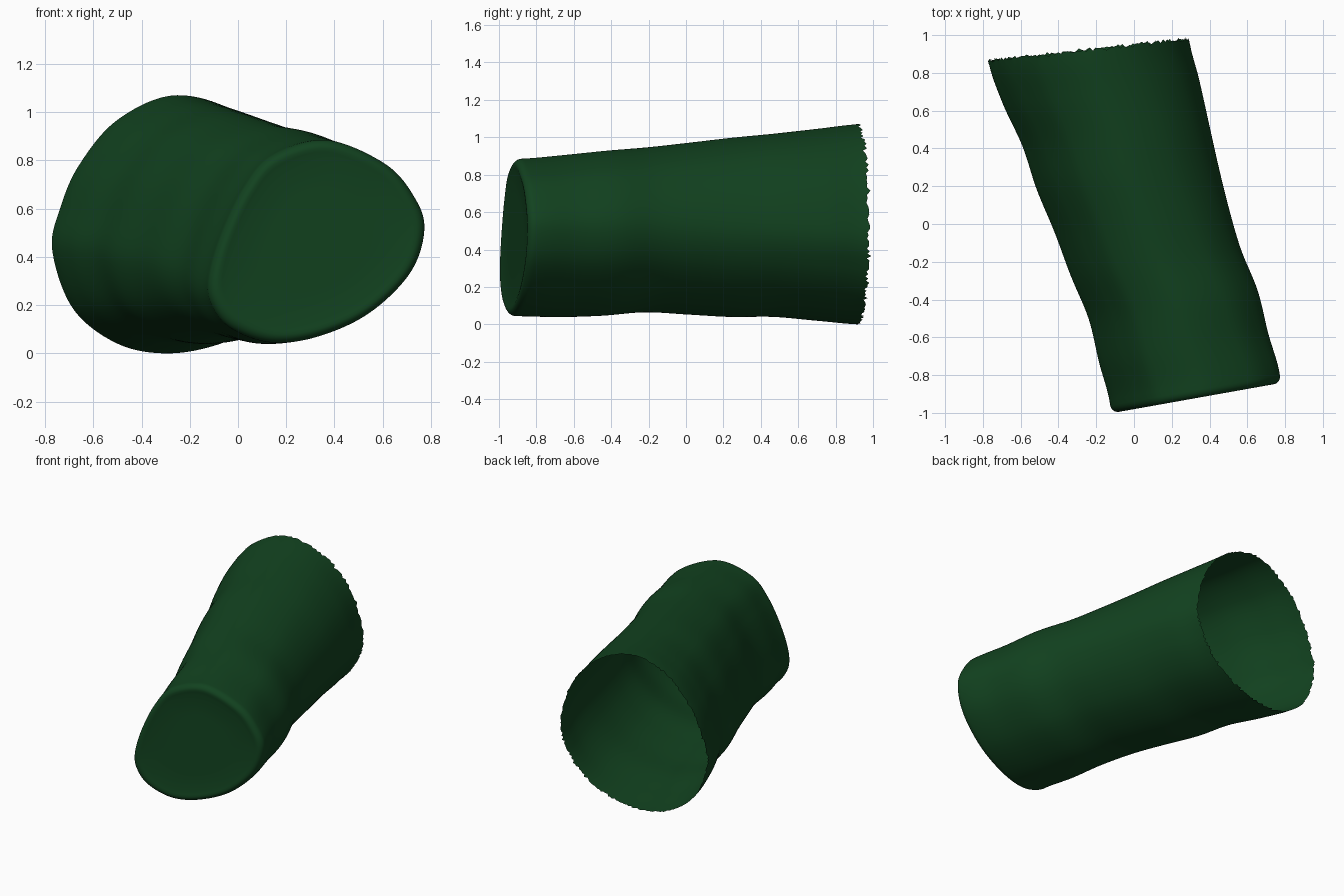
import bpy, bmesh, math, random
from mathutils import Vector

if "Cube" in bpy.data.objects:
    bpy.data.objects.remove(bpy.data.objects["Cube"])

random.seed(4)
SEG, RINGS = 208, 64

# Outlines of both ends, scaled to a -1..1 box (left, top, right, bottom)
FRONT = [(-1, -.4), (-.9, .02), (-.68, .52), (-.41, .85), (.09, 1), (.63, .77), (.9, .45),
         (1, .12), (.87, -.31), (.49, -.71), (.02, -.94), (-.41, -1), (-.77, -.87), (-.95, -.66)]
BACK = [(-1, -.2), (-.94, .12), (-.79, .46), (-.49, .81), (-.04, 1), (.45, .86), (.83, .47),
        (1, -.08), (.9, -.45), (.65, -.75), (.3, -.93), (-.11, -1), (-.5, -.92), (-.84, -.65)]

# Left, right, top and bottom limits at even steps from front to back
LEFT = [-.125, -.185, -.24, -.335, -.42, -.515, -.59, -.695, -.77]
RIGHT = [.772, .71, .655, .565, .50, .445, .395, .345, .29]
TOP = [.885, .905, .928, .947, .972, .998, 1.02, 1.045, 1.07]
BOTTOM = [.045, .04, .047, .065, .053, .04, .04, .02, 0]


def spline(p, s, closed=False):
    """Catmull-Rom value at position s along the list p."""
    n = len(p)
    i = int(math.floor(s)) if closed else min(int(s), n - 2)
    f = s - i
    pick = (lambda k: p[k % n]) if closed else (lambda k: p[max(0, min(n - 1, k))])
    a, b, c, d = (pick(i + k) for k in (-1, 0, 1, 2))
    return b + (c - a) * (.5 * f) + (a * 2 - b * 5 + c * 4 - d) * (.5 * f * f) \
        + (b * 3 - a - c * 3 + d) * (.5 * f ** 3)


def outline(points):
    pts = [Vector(p) for p in points]
    return [spline(pts, k * len(pts) / SEG, True) for k in range(SEG)]


front, back = outline(FRONT), outline(BACK)


def section(t, scale=1, push=0):
    """One slanted cross-section, optionally shrunk and pushed out forwards."""
    xl, xr, zt, zb = (spline(v, t * 8) for v in (LEFT, RIGHT, TOP, BOTTOM))
    yl, yr = -.96 + 1.83 * t, -.80 + 1.785 * t
    ring = []
    for a, b in zip(front, back):
        q = a.lerp(b, t) * scale
        h = (q.x + 1) / 2
        ring.append(Vector((xl + (xr - xl) * h + push * .18,
                            yl + (yr - yl) * h - push * .98,
                            zb + (zt - zb) * (q.y + 1) / 2)))
    return ring


# Closed end: slightly dished face and rounded edge
rings = [section(0, .5, .034), section(0, .82, .034), section(0, .88, .04)]
for k in range(6, 0, -1):
    a = k / 6 * math.pi / 2
    rings.append(section(0, 1 - .085 * (1 - math.cos(a)), .042 * math.sin(a)))
# Tapering wall
rings += [section(k / RINGS) for k in range(RINGS + 1)]
# Ragged open rim
for k, p in enumerate(rings[-1]):
    p.y += random.uniform(-.014, .004) + (.004 if k % 2 else -.004)

bm = bmesh.new()
grid = [[bm.verts.new(p) for p in r] for r in rings]
for a, b in zip(grid, grid[1:]):
    for k in range(SEG):
        j = (k + 1) % SEG
        bm.faces.new((a[k], a[j], b[j], b[k]))
bm.faces.new(grid[0])
bmesh.ops.recalc_face_normals(bm, faces=bm.faces)
for f in bm.faces:
    f.smooth = True
# Keep the outside facing outwards
bm.faces.ensure_lookup_table()
if bm.faces[-1].normal.y > 0:
    bmesh.ops.reverse_faces(bm, faces=bm.faces)

mesh = bpy.data.meshes.new("open_sleeve")
bm.to_mesh(mesh)
bm.free()
sleeve = bpy.data.objects.new("open_sleeve", mesh)
bpy.context.collection.objects.link(sleeve)

green = bpy.data.materials.new("dark_green")
green.diffuse_color = (.006, .055, .014, 1)
green.use_nodes = True
green.node_tree.nodes["Principled BSDF"].inputs["Base Color"].default_value = green.diffuse_color
mesh.materials.append(green)
